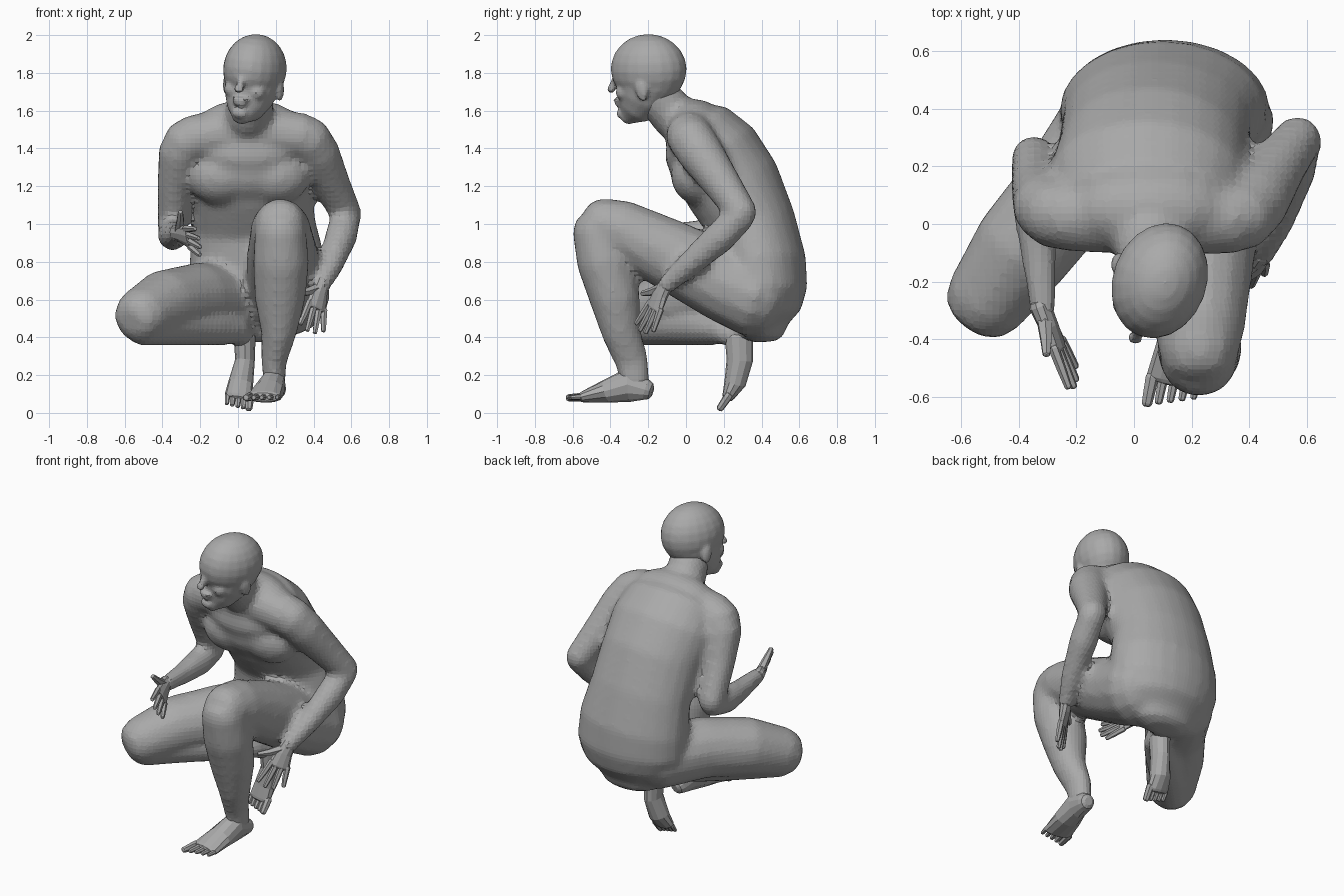
import bpy, bmesh, math
from mathutils import Vector, Matrix

default = bpy.data.objects.get("Cube")
if default:
    bpy.data.objects.remove(default, do_unlink=True)

# Single clay colour
clay = bpy.data.materials.new("clay_grey")
clay.use_nodes = True
tone = (0.4, 0.4, 0.4, 1)
clay.diffuse_color = tone
clay.node_tree.nodes["Principled BSDF"].inputs["Base Color"].default_value = tone


def tube(bm, path, side=(1, 0, 0), sides=14):
    """Closed loft through (x, y, z, half width[, half depth]) stations."""
    points = [Vector(p[:3]) for p in path]
    side = Vector(side)
    last = len(path) - 1
    stations = []
    for i, p in enumerate(path):
        axis = (points[min(i + 1, last)] - points[max(i - 1, 0)]).normalized()
        u = (side - axis * side.dot(axis)).normalized()
        v = axis.cross(u)
        a, b = p[3], p[-1]
        caps = [(0, 1)]
        if i == 0:
            caps = [(-.65, .45), (-.45, .8)] + caps
        if i == last:
            caps = caps + [(.45, .8), (.65, .45)]
        for shift, scale in caps:
            centre = points[i] + axis * shift * min(a, b)
            stations.append((centre, u * a * scale, v * b * scale))
    rings = []
    for centre, u, v in stations:
        ring = []
        for k in range(sides):
            angle = math.tau * k / sides
            ring.append(bm.verts.new(centre + u * math.cos(angle) + v * math.sin(angle)))
        rings.append(ring)
    for low, high in zip(rings, rings[1:]):
        for k in range(sides):
            n = (k + 1) % sides
            bm.faces.new((low[k], low[n], high[n], high[k]))
    bm.faces.new(rings[0][::-1])
    bm.faces.new(rings[-1])


def ball(bm, centre, radii, tilt=0):
    matrix = (Matrix.Translation(centre) @ Matrix.Rotation(tilt, 4, 'X')
              @ Matrix.Diagonal((*radii, 1)))
    bmesh.ops.create_uvsphere(bm, u_segments=20, v_segments=12, radius=1, matrix=matrix)


def finish(name, bm, voxel=0, relax=0):
    """Turn the mesh into an object, optionally fused into one skin."""
    bmesh.ops.recalc_face_normals(bm, faces=bm.faces[:])
    mesh = bpy.data.meshes.new(name)
    bm.to_mesh(mesh)
    bm.free()
    mesh.materials.append(clay)
    obj = bpy.data.objects.new(name, mesh)
    bpy.context.collection.objects.link(obj)
    if voxel:
        fuse = obj.modifiers.new("fuse", 'REMESH')
        fuse.mode = 'VOXEL'
        fuse.voxel_size = voxel
        soften = obj.modifiers.new("soften", 'SMOOTH')
        soften.factor = .5
        soften.iterations = relax
    return obj


# Torso: pelvis up the curved spine to the collar
body = bmesh.new()
tube(body, [(.11, .41, .46, .22, .13), (.11, .405, .53, .31, .205), (.11, .395, .65, .365, .248),
            (.1, .39, .8, .36, .246), (.08, .35, 1, .33, .232), (.065, .25, 1.2, .33, .258),
            (.05, .15, 1.36, .345, .255), (.05, .05, 1.48, .31, .215),
            (.05, -.01, 1.54, .2, .13)], sides=24)
# Shoulder girdle, trapezius, broad flat chest and neck
tube(body, [(-.25, .03, 1.45, .125), (.05, .03, 1.5, .14), (.35, .02, 1.46, .125)], (0, 0, 1))
ball(body, (.055, .05, 1.53), (.27, .15, .13))
ball(body, (.055, .07, 1.28), (.32, .155, .18), .25)
for x in (-.09, .2):
    ball(body, (x, .06, 1.25), (.18, .14, .15), .3)
tube(body, [(.05, .02, 1.52, .14), (.055, -.07, 1.58, .125), (.08, -.17, 1.7, .118)])

# Left arm, braced outward
tube(body, [(.36, .02, 1.46, .125), (.42, .08, 1.37, .122), (.5, .2, 1.2, .1),
            (.575, .3, 1.05, .083)])
tube(body, [(.575, .295, 1.05, .08), (.545, .18, .93, .086), (.49, .01, .78, .067),
            (.44, -.11, .67, .048)])
# Right arm, bent forward
tube(body, [(-.26, .03, 1.45, .125), (-.305, .06, 1.37, .12), (-.335, .13, 1.2, .094),
            (-.348, .235, .98, .08)])
tube(body, [(-.348, .235, .97, .076), (-.345, .08, .94, .082), (-.33, -.12, .94, .062),
            (-.315, -.31, .95, .045)])

# Left leg, knee raised
tube(body, [(.26, .38, .62, .23), (.25, .2, .69, .21), (.235, -.1, .845, .188),
            (.226, -.36, .975, .16), (.225, -.46, 1.005, .137)])
tube(body, [(.225, -.47, .98, .135), (.228, -.43, .8, .15), (.222, -.375, .6, .135),
            (.215, -.342, .42, .095, .104), (.19, -.287, .27, .068, .09),
            (.193, -.265, .15, .058, .078)])
# Right leg, folded low
tube(body, [(-.04, .38, .6, .2), (-.22, .12, .61, .185), (-.39, -.09, .58, .178),
            (-.52, -.275, .51, .147)], (0, 0, 1))
tube(body, [(-.51, -.26, .47, .115), (-.33, -.08, .47, .115), (-.15, .08, .46, .105),
            (-.01, .2, .44, .08), (.03, .27, .4, .062)], (0, 0, 1))
finish("body", body, .024, 4)

# Head, built upright and then turned
head = bmesh.new()
tube(head, [(0, -.125, -.2, .055, .05), (0, -.085, -.165, .097, .098),
            (0, -.045, -.1, .13, .143), (0, -.004, -.02, .15, .178),
            (0, 0, .05, .158, .194)], sides=20)
ball(head, (0, .005, .05), (.164, .206, .186))
# Nose, lips and chin
tube(head, [(0, -.175, .02, .018), (0, -.198, -.03, .02), (0, -.213, -.062, .028, .022)])
ball(head, (0, -.172, -.11), (.045, .026, .012))
ball(head, (0, -.168, -.132), (.04, .026, .013))
ball(head, (0, -.15, -.185), (.045, .034, .03))
for s in (-1, 1):
    # Brow, eye, cheek and ear
    tube(head, [(s * .02, -.18, .034, .016), (s * .06, -.166, .04, .018),
                (s * .1, -.126, .03, .016)], (0, 0, 1))
    ball(head, (s * .055, -.153, -.006), (.026, .018, .012))
    ball(head, (s * .066, -.11, -.065), (.05, .05, .045))
    ball(head, (s * .152, .015, -.045), (.018, .034, .06), .2)
turn = Matrix.Rotation(math.radians(-20), 4, 'Z') @ Matrix.Rotation(math.radians(7), 4, 'Y')
bmesh.ops.transform(head, matrix=Matrix.Translation((.082, -.2, 1.77)) @ turn, verts=head.verts)
finish("head", head, .012, 3)


def hand(name, wrist, aim, side):
    """Palm, four spread fingers and a thumb on the +side edge."""
    bm = bmesh.new()
    wrist, aim, side = Vector(wrist), Vector(aim).normalized(), Vector(side)
    side = (side - aim * side.dot(aim)).normalized()
    at = lambda along, across: wrist + aim * along + side * across
    tube(bm, [(*at(-.03, 0), .042, .038), (*at(.05, .004), .052, .032),
              (*at(.13, 0), .067, .022)], side, 10)
    for i, length in enumerate((.1, .135, .145, .13)):
        x = (i - 1.5) * .034
        tube(bm, [(*at(.12, x), .019), (*at(.13 + length / 2, x * 1.25), .017),
                  (*at(.13 + length, x * 1.5), .013)], side, 6)
    tube(bm, [(*at(.03, .03), .028), (*at(.075, .085), .022), (*at(.11, .14), .015)],
         aim.cross(side), 6)
    finish(name, bm)


hand("left_hand", (.44, -.11, .67), (-.2, -.45, -.9), (-.75, -.6, .1))
hand("right_hand", (-.315, -.31, .95), (.45, -1, -.2), (-.38, 0, 1))


def foot(name, path, aim, side, big):
    """Lofted sole and instep with five toes, the big toe on the given side."""
    bm = bmesh.new()
    tube(bm, path, side, 12)
    ball_of_foot, aim, side = Vector(path[-1][:3]), Vector(aim), Vector(side)
    width = path[-1][3]
    for i in range(5):
        root = ball_of_foot + side * big * width * (.8 - i * .4)
        r = .024 if i == 0 else .019 - i * .001
        tip = root + aim * (1 - i * .1)
        tube(bm, [(*root, r), (*root.lerp(tip, .6), r * .9), (*tip, r * .8)], side, 7)
    finish(name, bm)


# Planted left foot and right foot resting on its toes
foot("left_foot", [(.2, -.21, .122, .055, .055), (.187, -.3, .15, .065, .092),
                   (.163, -.42, .115, .084, .062), (.14, -.54, .085, .097, .032)],
     (-.018, -.09, -.005), (1, -.1, 0), -1)
foot("right_foot", [(.035, .28, .4, .058, .075), (.037, .285, .28, .052, .07),
                    (.015, .26, .16, .066, .058), (.003, .225, .09, .074, .034)],
     (-.005, -.045, -.066), (1, 0, 0), 1)
